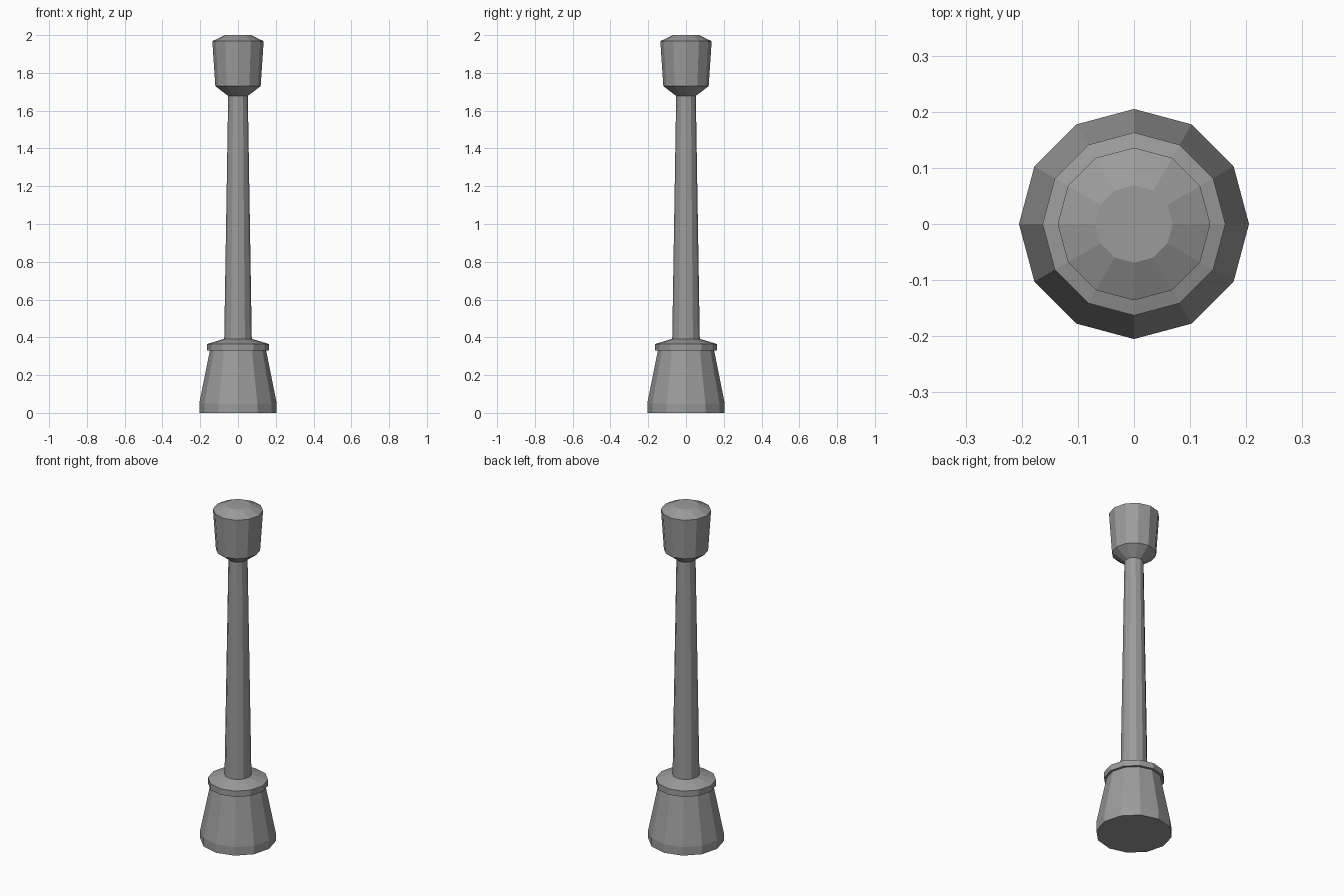
import bpy
import bmesh
from math import cos, sin, tau

SIDES = 12

cube = bpy.data.objects.get("Cube")
if cube:
    bpy.data.objects.remove(cube, do_unlink=True)

# Single grey paint
grey = bpy.data.materials.new("grey_metal")
grey.use_nodes = True
colour = (0.33, 0.33, 0.33, 1)
grey.diffuse_color = colour
grey.node_tree.nodes["Principled BSDF"].inputs["Base Color"].default_value = colour


def turned(name, profile):
    """Closed, flat-shaded turned solid from (radius, height) pairs, bottom to top."""
    bm = bmesh.new()
    rings = [[bm.verts.new((r * cos(tau * i / SIDES), r * sin(tau * i / SIDES), z))
              for i in range(SIDES)] for r, z in profile]
    for low, high in zip(rings, rings[1:]):
        for i in range(SIDES):
            j = (i + 1) % SIDES
            bm.faces.new((low[i], low[j], high[j], high[i]))
    bm.faces.new(rings[0][::-1])
    bm.faces.new(rings[-1])
    mesh = bpy.data.meshes.new(name)
    bm.to_mesh(mesh)
    bm.free()
    mesh.materials.append(grey)
    obj = bpy.data.objects.new(name, mesh)
    bpy.context.collection.objects.link(obj)
    return obj


# Tapered foot with a short upright skirt
turned("base", [(0.205, 0), (0.205, 0.05), (0.149, 0.33)])
# Overhanging rim with a sloped top
turned("base_collar", [(0.163, 0.33), (0.163, 0.365), (0.073, 0.392)])
# Slender tapered shaft
turned("pole", [(0.073, 0.39), (0.052, 1.68)])
# Flared head with funnel underside and bevelled cap
turned("head", [(0.052, 1.678), (0.12, 1.73), (0.136, 1.968), (0.069, 2.0)])
